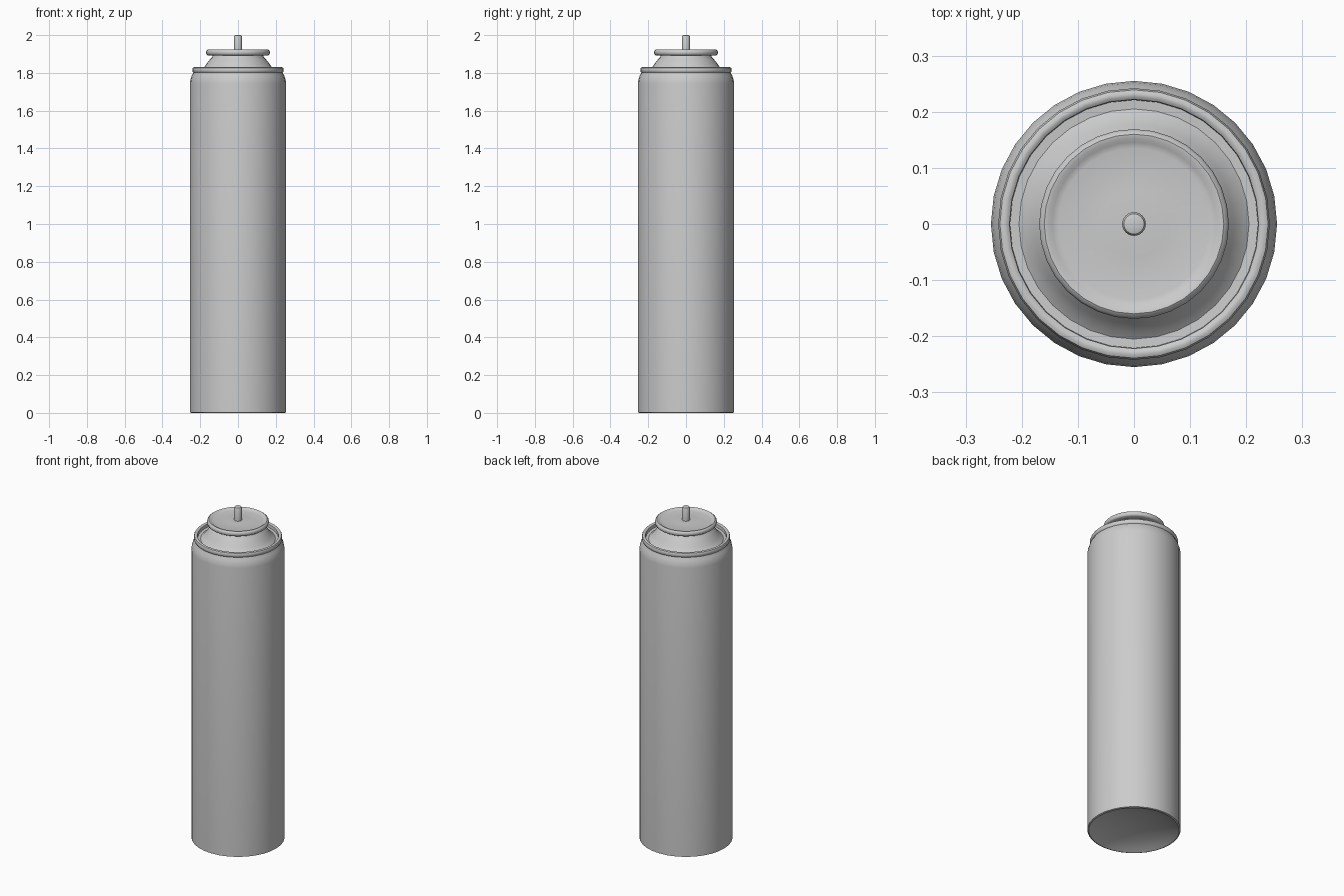
import bpy, math

if "Cube" in bpy.data.objects:
    bpy.data.objects.remove(bpy.data.objects["Cube"])


def lathe(name, profile, sides, angle=40):
    """Spin an (r, z) profile around the z axis; r = 0 becomes a single pole."""
    verts, faces, rings = [], [], []
    for r, z in profile:
        n = 1 if r == 0 else sides
        rings.append(range(len(verts), len(verts) + n))
        for i in range(n):
            a = 2 * math.pi * i / sides
            verts.append((r * math.cos(a), r * math.sin(a), z))
    for a, b in zip(rings, rings[1:]):
        for i in range(sides):
            j = (i + 1) % sides
            if len(a) == 1:
                faces.append((a[0], b[j], b[i]))
            elif len(b) == 1:
                faces.append((a[i], a[j], b[0]))
            else:
                faces.append((a[i], a[j], b[j], b[i]))
    mesh = bpy.data.meshes.new(name)
    mesh.from_pydata(verts, [], faces)
    obj = bpy.data.objects.new(name, mesh)
    bpy.context.collection.objects.link(obj)
    bpy.ops.object.select_all(action='DESELECT')
    obj.select_set(True)
    bpy.context.view_layer.objects.active = obj
    bpy.ops.object.shade_smooth_by_angle(angle=math.radians(angle))
    return obj


# Can body with a concave base and a rounded shoulder
lathe("can_body", [
    (0, 0.05), (0.09, 0.044), (0.17, 0.029), (0.22, 0.013), (0.248, 0),
    (0.255, 0.003), (0.255, 1.745), (0.252, 1.765), (0.245, 1.785),
    (0.237, 1.80), (0.234, 1.81)], 32)

# Rolled seam, inner groove and domed shoulder
lathe("shoulder_dome", [
    (0.234, 1.80), (0.239, 1.803), (0.242, 1.81), (0.242, 1.82),
    (0.239, 1.827), (0.233, 1.83), (0.227, 1.829), (0.222, 1.825),
    (0.221, 1.806), (0.205, 1.805), (0.192, 1.815), (0.178, 1.832),
    (0.163, 1.853), (0.148, 1.872), (0.137, 1.883), (0.132, 1.897)], 32)

# Valve cup with a rolled lip and a shallow dish
lathe("valve_cup", [
    (0.130, 1.893), (0.160, 1.893), (0.166, 1.897), (0.169, 1.904),
    (0.169, 1.912), (0.166, 1.919), (0.160, 1.923), (0.153, 1.922),
    (0.146, 1.917), (0.135, 1.914), (0.06, 1.917), (0, 1.92)], 32)

# Spray stem
lathe("valve_stem", [
    (0.021, 1.915), (0.021, 1.993), (0.018, 1.998), (0.012, 2.0), (0, 2.0)], 24)
